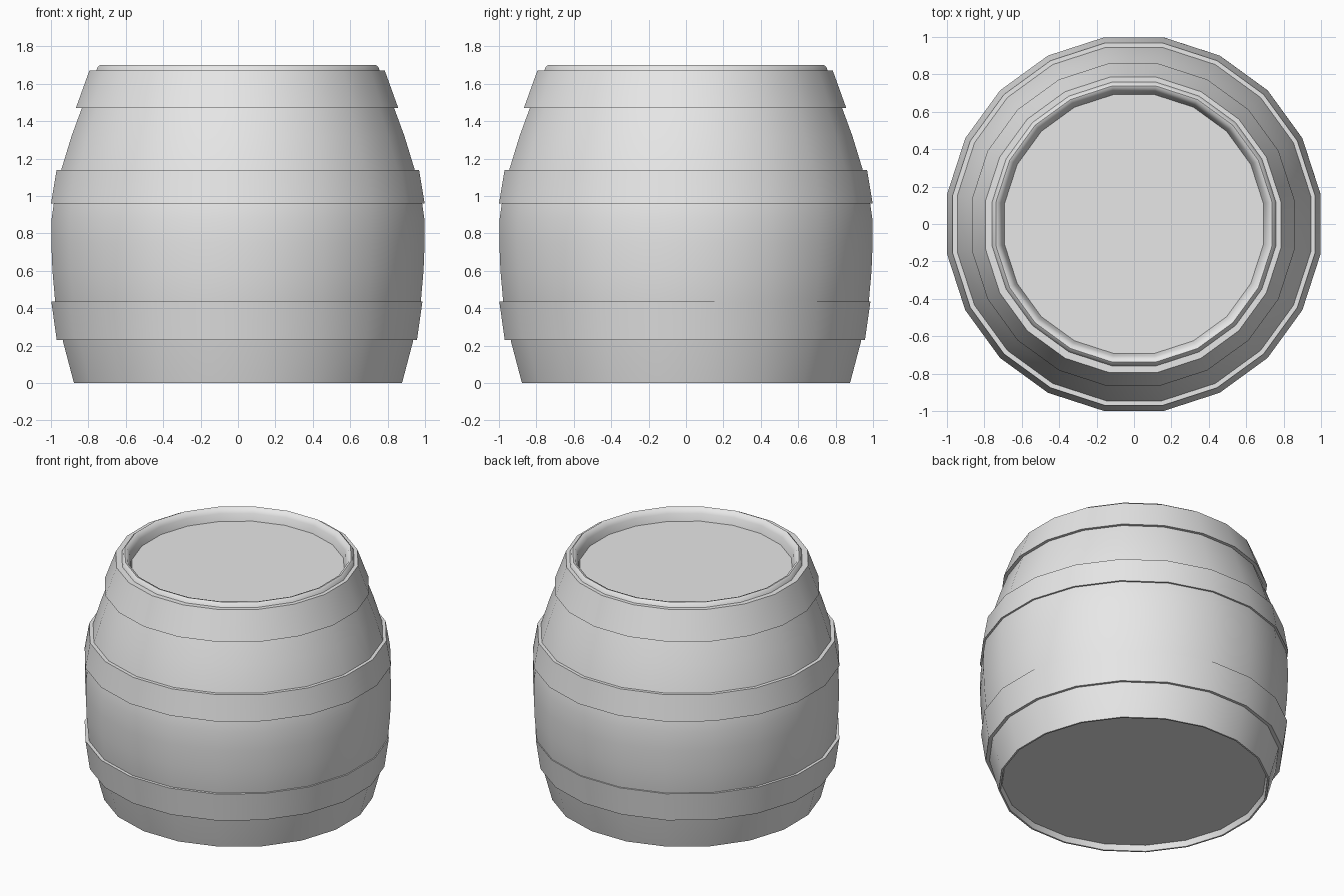
import bpy, bmesh, math

SIDES = 20
HALF = math.pi / SIDES

cube = bpy.data.objects.get("Cube")
if cube:
    bpy.data.objects.remove(cube, do_unlink=True)

grey = bpy.data.materials.new("plain grey")
grey.use_nodes = True
grey.diffuse_color = (0.8, 0.8, 0.8, 1)
grey.node_tree.nodes["Principled BSDF"].inputs["Base Color"].default_value = (0.8, 0.8, 0.8, 1)


def lathe(name, profile, closed=False, offset=0.0):
    """Spin a (flat-to-flat radius, height) profile about z; open ends are capped."""
    bm = bmesh.new()
    rings = []
    for r, z in profile:
        r /= math.cos(HALF)
        rings.append([bm.verts.new((r * math.cos(a), r * math.sin(a), z))
                      for a in (HALF * (2 * i + 1) for i in range(SIDES))])
    pairs = list(zip(rings, rings[1:]))
    if closed:
        pairs.append((rings[-1], rings[0]))
    else:
        bm.faces.new(rings[0][::-1])
        bm.faces.new(rings[-1])
    for low, high in pairs:
        for i in range(SIDES):
            j = (i + 1) % SIDES
            bm.faces.new((low[i], low[j], high[j], high[i]))
    bmesh.ops.recalc_face_normals(bm, faces=bm.faces)
    mesh = bpy.data.meshes.new(name)
    bm.to_mesh(mesh)
    bm.free()
    mesh.materials.append(grey)
    obj = bpy.data.objects.new(name, mesh)
    obj.location = (offset, offset, 0)
    bpy.context.collection.objects.link(obj)
    bpy.ops.object.select_all(action='DESELECT')
    obj.select_set(True)
    bpy.context.view_layer.objects.active = obj
    bpy.ops.object.shade_smooth_by_angle(angle=math.radians(50))
    return obj


# Bulging body with recessed base, rounded top rim and sunken lid
lathe("barrel_body", [
    (0.855, 0.04), (0.865, 0.0), (0.877, 0.0),
    (0.935, 0.22), (0.977, 0.43), (0.992, 0.6), (0.998, 0.75), (0.996, 0.88),
    (0.982, 0.98), (0.945, 1.14), (0.89, 1.32), (0.835, 1.47), (0.76, 1.665),
    (0.75, 1.69), (0.738, 1.7), (0.722, 1.695), (0.705, 1.665), (0.692, 1.615),
])


# Hoops: a band with its inner wall hidden inside the body
def hoop(name, r_low, z_low, r_high, z_high, offset):
    wall = 0.07
    lathe(name, [(r_low - wall, z_low), (r_low, z_low),
                 (r_high, z_high), (r_high - wall, z_high)], True, offset)


hoop("lower_hoop", 0.963, 0.23, 0.992, 0.435, -0.006)
hoop("middle_hoop", 0.999, 0.96, 0.969, 1.14, -0.001)
hoop("upper_hoop", 0.862, 1.47, 0.79, 1.67, -0.005)
